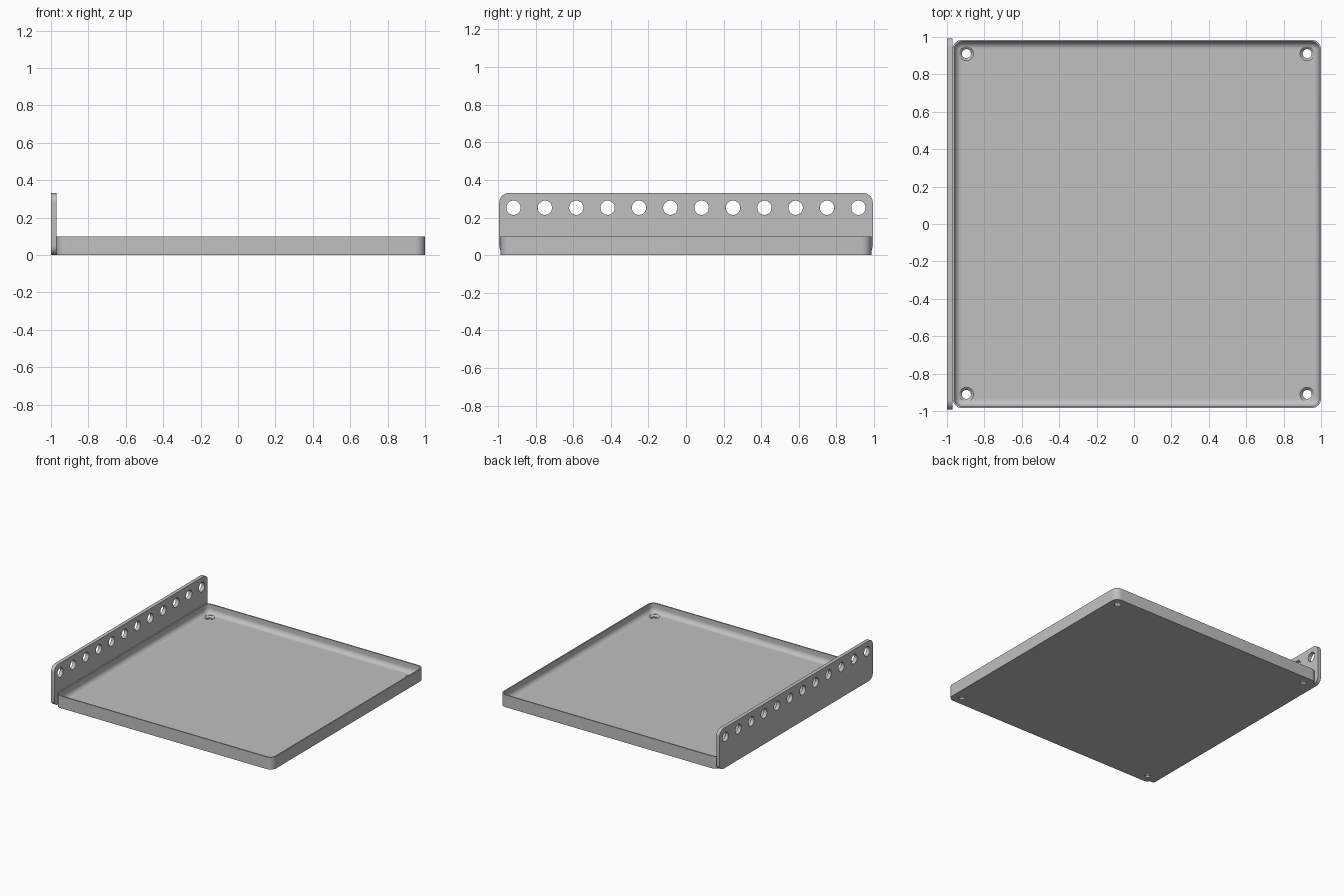
import bpy, bmesh
from math import sin, cos, pi, radians

if "Cube" in bpy.data.objects:
    bpy.data.objects.remove(bpy.data.objects["Cube"])

grey = bpy.data.materials.new("plain grey")
grey.use_nodes = True
grey.diffuse_color = (0.53, 0.53, 0.53, 1)
grey.node_tree.nodes["Principled BSDF"].inputs["Base Color"].default_value = (0.53, 0.53, 0.53, 1)


def rounded_rect(a, b, r, steps=8):
    """Outline with half sizes a and b and corner radius r."""
    points = []
    for quarter, (sx, sy) in enumerate([(1, 1), (-1, 1), (-1, -1), (1, -1)]):
        for i in range(steps + 1):
            t = (quarter + i / steps) * pi / 2
            points.append((sx * (a - r) + r * cos(t), sy * (b - r) + r * sin(t)))
    return points


def circle(cx, cy, r, sides=32):
    return [(cx + r * cos(2 * pi * i / sides), cy + r * sin(2 * pi * i / sides))
            for i in range(sides)]


def loft(bm, loops):
    """Skin a chain of equal loops and cap both ends."""
    rings = [[bm.verts.new(p) for p in loop] for loop in loops]
    for low, high in zip(rings, rings[1:]):
        for i in range(len(low)):
            j = (i + 1) % len(low)
            bm.faces.new((low[i], low[j], high[j], high[i]))
    bm.faces.new(rings[0][::-1])
    bm.faces.new(rings[-1])


def make(name, shells):
    bm = bmesh.new()
    for loops in shells:
        loft(bm, loops)
    bmesh.ops.recalc_face_normals(bm, faces=bm.faces)
    mesh = bpy.data.meshes.new(name)
    bm.to_mesh(mesh)
    bm.free()
    mesh.materials.append(grey)
    obj = bpy.data.objects.new(name, mesh)
    bpy.context.collection.objects.link(obj)
    return obj


def drill(obj, cutter):
    """Cut the holes, then smooth the rounded surfaces."""
    cutter.hide_render = True
    mod = obj.modifiers.new("holes", 'BOOLEAN')
    mod.operation = 'DIFFERENCE'
    mod.solver = 'EXACT'
    mod.object = cutter
    bpy.ops.object.select_all(action='DESELECT')
    bpy.context.view_layer.objects.active = obj
    obj.select_set(True)
    bpy.ops.object.modifier_apply(modifier=mod.name)
    bpy.data.objects.remove(cutter)
    bpy.ops.object.shade_smooth_by_angle(angle=radians(30))


# Tray: thin walls with a fillet running down to the floor
half, centre, height, floor = 0.985, 0.015, 0.1, 0.025
corner, wall, fillet = 0.052, 0.01, 0.04


def tray_loop(inset, z):
    return [(x + centre, y, z) for x, y in
            rounded_rect(half - inset, half - inset, corner - inset)]


tray_loops = [tray_loop(0, 0), tray_loop(0, height), tray_loop(wall, height)]
for i in range(9):
    t = i / 8 * pi / 2
    tray_loops.append(tray_loop(wall + fillet * (1 - cos(t)),
                                floor + fillet * (1 - sin(t))))
tray = make("tray", [tray_loops])

# Countersunk screw holes in the tray corners
sink = [(0.024, -0.02), (0.024, 0.012), (0.038, floor), (0.038, 0.06)]
screws = [[[(x, y, z) for x, y in circle(centre + sx * 0.911, sy * 0.911, r)]
           for r, z in sink] for sx in (-1, 1) for sy in (-1, 1)]
drill(tray, make("screw_hole_cutter", screws))

# Upright side plate with a row of round holes
plate_height, plate_half = 0.33, 0.993
plate = make("side_plate", [[[(x, y, z + plate_height / 2) for y, z in
                              rounded_rect(plate_half, plate_height / 2, 0.05)]
                             for x in (-1, -0.97)]])
holes = [[[(x, y, z) for y, z in circle(-0.917 + i * 0.1667, 0.252, 0.038)]
          for x in (-1.05, -0.92)] for i in range(12)]
drill(plate, make("plate_hole_cutter", holes))
